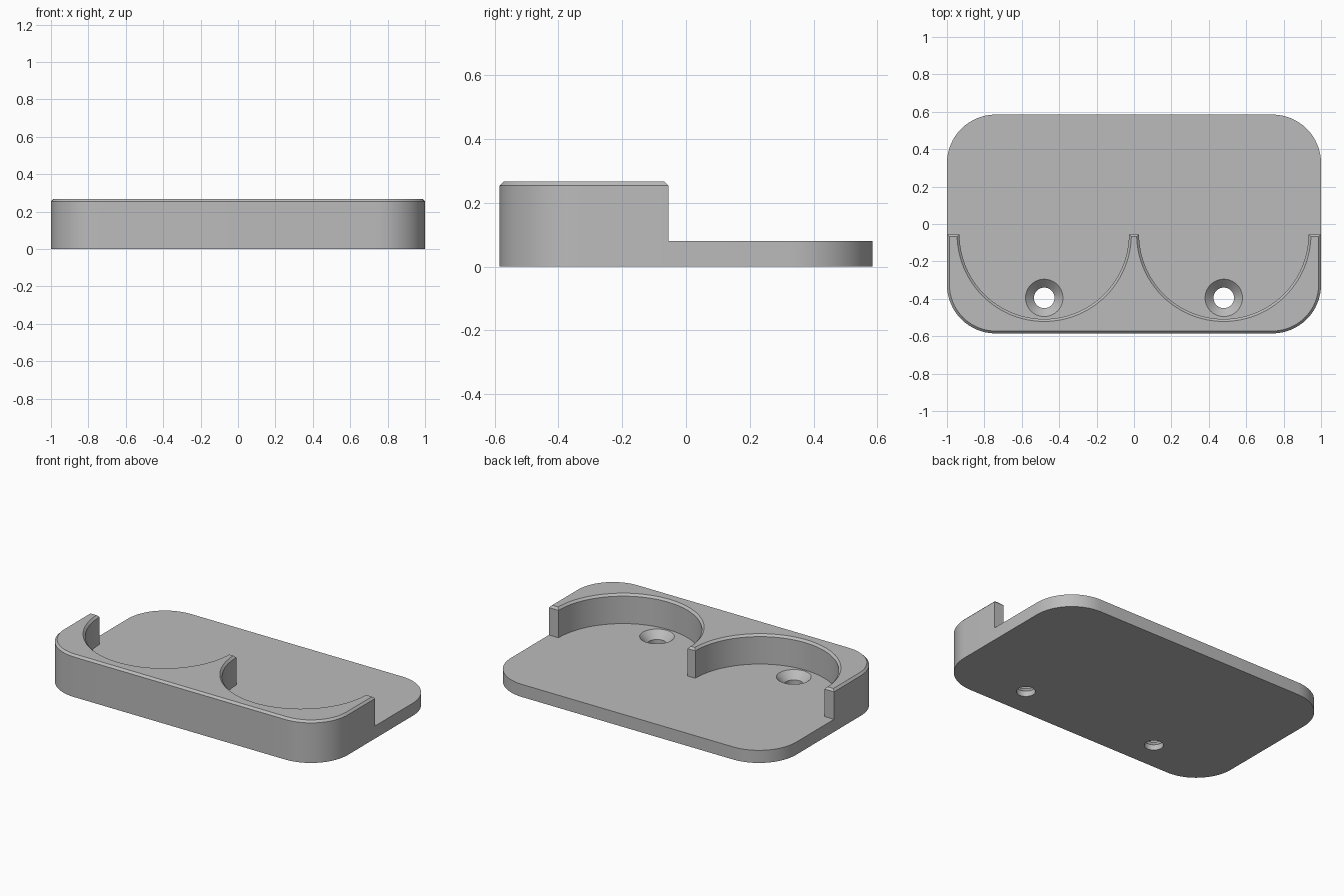
import bpy, bmesh, math

if "Cube" in bpy.data.objects:
    bpy.data.objects.remove(bpy.data.objects["Cube"])

HALF_Y, CORNER = 0.585, 0.26
FLOOR, TOP, CHAMFER = 0.08, 0.267, 0.013
WALL_Y, POCKET_X, POCKET_R = -0.055, 0.48, 0.453
HOLE_Y = -0.395

grey = bpy.data.materials.new("grey plastic")
grey.use_nodes = True
colour = (0.5, 0.5, 0.5, 1)
grey.diffuse_color = colour
grey.node_tree.nodes["Principled BSDF"].inputs["Base Color"].default_value = colour


def arc(cx, cy, radius, start, end, steps):
    angles = [math.radians(start + (end - start) * i / steps) for i in range(steps + 1)]
    return [(cx + radius * math.cos(a), cy + radius * math.sin(a)) for a in angles]


def finish(bm, name):
    bmesh.ops.recalc_face_normals(bm, faces=bm.faces)
    mesh = bpy.data.meshes.new(name)
    bm.to_mesh(mesh)
    bm.free()
    mesh.materials.append(grey)
    obj = bpy.data.objects.new(name, mesh)
    bpy.context.collection.objects.link(obj)
    return obj


def ring(bm, points, z):
    return [bm.verts.new((x, y, z)) for x, y in points]


def bridge(bm, low, high, closed=True):
    n = len(low)
    for i in range(n if closed else n - 1):
        j = (i + 1) % n
        bm.faces.new((low[i], low[j], high[j], high[i]))


# Outlines: rounded front and back, and the scalloped inner edge between them
cx, cy = 1 - CORNER, HALF_Y - CORNER
front = ([(-1, WALL_Y)] + arc(-cx, -cy, CORNER, 180, 270, 16)
         + arc(cx, -cy, CORNER, 270, 360, 16) + [(1, WALL_Y)])
back = arc(cx, cy, CORNER, 0, 90, 16) + arc(-cx, cy, CORNER, 90, 180, 16)
scallops = (arc(POCKET_X, WALL_Y, POCKET_R, 0, -180, 48)
            + arc(-POCKET_X, WALL_Y, POCKET_R, 0, -180, 48))

# Base plate with the raised wall as one solid
bm = bmesh.new()
outer = front + back
bottom, middle = ring(bm, outer, 0), ring(bm, outer, FLOOR)
inner = ring(bm, scallops, FLOOR)
top = ring(bm, front + scallops, TOP)
bm.faces.new(bottom)
bridge(bm, bottom, middle)
bm.faces.new(middle[len(front) - 1:] + [middle[0]] + inner[::-1])
bridge(bm, middle[:len(front)] + inner, top)
cap = bm.faces.new(top)
bmesh.ops.recalc_face_normals(bm, faces=bm.faces)

# Chamfer around the top of the wall
bmesh.ops.bevel(bm, geom=list(cap.edges), offset=CHAMFER, segments=1,
                profile=0.5, affect='EDGES')
tray = finish(bm, "holder_tray")

# Countersunk screw holes
profile = [(0.055, -0.05), (0.055, 0.035), (0.1, FLOOR), (0.1, 0.12)]
for side, x in (("left", POCKET_X), ("right", -POCKET_X)):
    bm = bmesh.new()
    rings = [ring(bm, arc(x, HOLE_Y, r, 0, 360, 48)[:-1], z) for r, z in profile]
    for low, high in zip(rings, rings[1:]):
        bridge(bm, low, high)
    bm.faces.new(rings[0])
    bm.faces.new(rings[-1])
    cutter = finish(bm, side + "_hole_cutter")
    cutter.hide_render = True
    mod = tray.modifiers.new(side + "_screw_hole", 'BOOLEAN')
    mod.operation, mod.solver, mod.object = 'DIFFERENCE', 'EXACT', cutter
    bpy.context.view_layer.objects.active = tray
    bpy.ops.object.modifier_apply(modifier=mod.name)
    bpy.data.objects.remove(cutter)

# Smooth curves, sharp edges
bpy.ops.object.select_all(action='DESELECT')
tray.select_set(True)
bpy.context.view_layer.objects.active = tray
bpy.ops.object.shade_smooth_by_angle(angle=math.radians(30))
